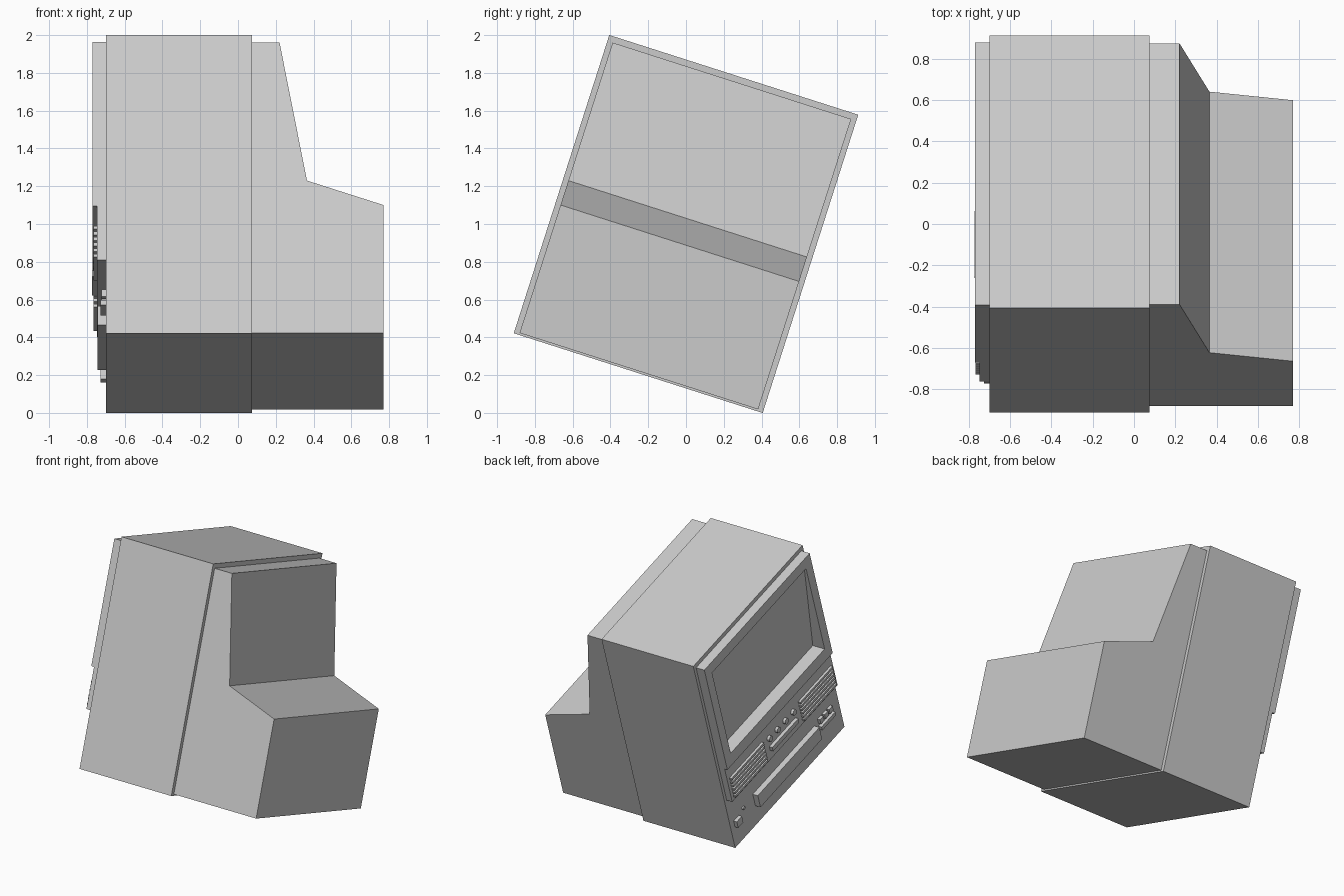
import bpy, bmesh, math
from mathutils import Matrix

if "Cube" in bpy.data.objects:
    bpy.data.objects.remove(bpy.data.objects["Cube"])

# Whole set is tipped about x; local z runs up the set, the screen faces -x
TILT = Matrix.Translation((0, 0, 1)) @ Matrix.Rotation(math.radians(-17.76), 4, 'X')


def finish(name, bm):
    bmesh.ops.recalc_face_normals(bm, faces=bm.faces)
    bm.transform(TILT)
    me = bpy.data.meshes.new(name)
    bm.to_mesh(me)
    bm.free()
    ob = bpy.data.objects.new(name, me)
    bpy.context.collection.objects.link(ob)
    return ob


def prism(name, profile, y0, y1):
    """Extrude an (x, z) profile from y0 to y1."""
    bm = bmesh.new()
    face = bm.faces.new([bm.verts.new((x, y0, z)) for x, z in profile])
    ext = bmesh.ops.extrude_face_region(bm, geom=[face])
    verts = [g for g in ext['geom'] if isinstance(g, bmesh.types.BMVert)]
    bmesh.ops.translate(bm, verts=verts, vec=(0, y1 - y0, 0))
    return finish(name, bm)


def box(name, x0, x1, y0, y1, z0, z1):
    return prism(name, [(x0, z0), (x1, z0), (x1, z1), (x0, z1)], y0, y1)


def knob(name, x0, x1, y, z, r):
    bm = bmesh.new()
    bmesh.ops.create_cone(bm, cap_ends=True, segments=12, radius1=r, radius2=r,
                          depth=x1 - x0,
                          matrix=Matrix.Translation(((x0 + x1) / 2, y, z))
                          @ Matrix.Rotation(math.pi / 2, 4, 'Y'))
    return finish(name, bm)


# Cabinet, stepped rear housing and screen bezel
cabinet = box("cabinet", -0.70, 0.075, -0.692, 0.692, -0.829, 0.829)
prism("rear_housing", [(0.07, -0.818), (0.77, -0.818), (0.77, -0.107),
                       (0.365, 0.029), (0.22, 0.796), (0.07, 0.796)], -0.663, 0.663)
bezel = box("bezel", -0.77, -0.70, -0.667, 0.667, -0.114, 0.797)

# Screen recess: a wedge, deeper toward the bottom
cutter = prism("screen_cutter", [(-0.80, -0.02), (-0.67, -0.02),
                                 (-0.755, 0.715), (-0.80, 0.715)], -0.595, 0.595)
cutter.hide_render = True
cutter.hide_viewport = True
for ob in (cabinet, bezel):
    mod = ob.modifiers.new("screen_recess", 'BOOLEAN')
    mod.operation = 'DIFFERENCE'
    mod.solver = 'EXACT'
    mod.object = cutter

# Control panel with two slatted speakers
box("control_panel", -0.747, -0.70, -0.667, 0.667, -0.414, -0.114)
for side, y0, y1 in (("left", 0.23, 0.64), ("right", -0.64, -0.23)):
    for i in range(6):
        z = -0.225 - i * 0.031
        box(f"speaker_slat_{side}_{i}", -0.766, -0.74, y0, y1, z - 0.009, z + 0.009)

# Four knobs above a long bar
for i in range(4):
    knob(f"knob_{i}", -0.768, -0.74, -0.15 + i * 0.1, -0.245, 0.022)
box("control_bar", -0.773, -0.74, -0.165, 0.165, -0.345, -0.31)

# Tape slot door, power button and indicator
box("tape_door", -0.743, -0.69, -0.39, 0.39, -0.686, -0.58)
box("power_button", -0.727, -0.69, 0.58, 0.645, -0.675, -0.62)
knob("indicator", -0.712, -0.69, 0.52, -0.60, 0.013)

# Small transport buttons over a ledge
box("button_ledge", -0.727, -0.69, -0.605, -0.43, -0.645, -0.615)
for i in range(3):
    y = -0.575 + i * 0.058
    box(f"small_button_{i}", -0.722, -0.69, y - 0.022, y + 0.022, -0.595, -0.555)
